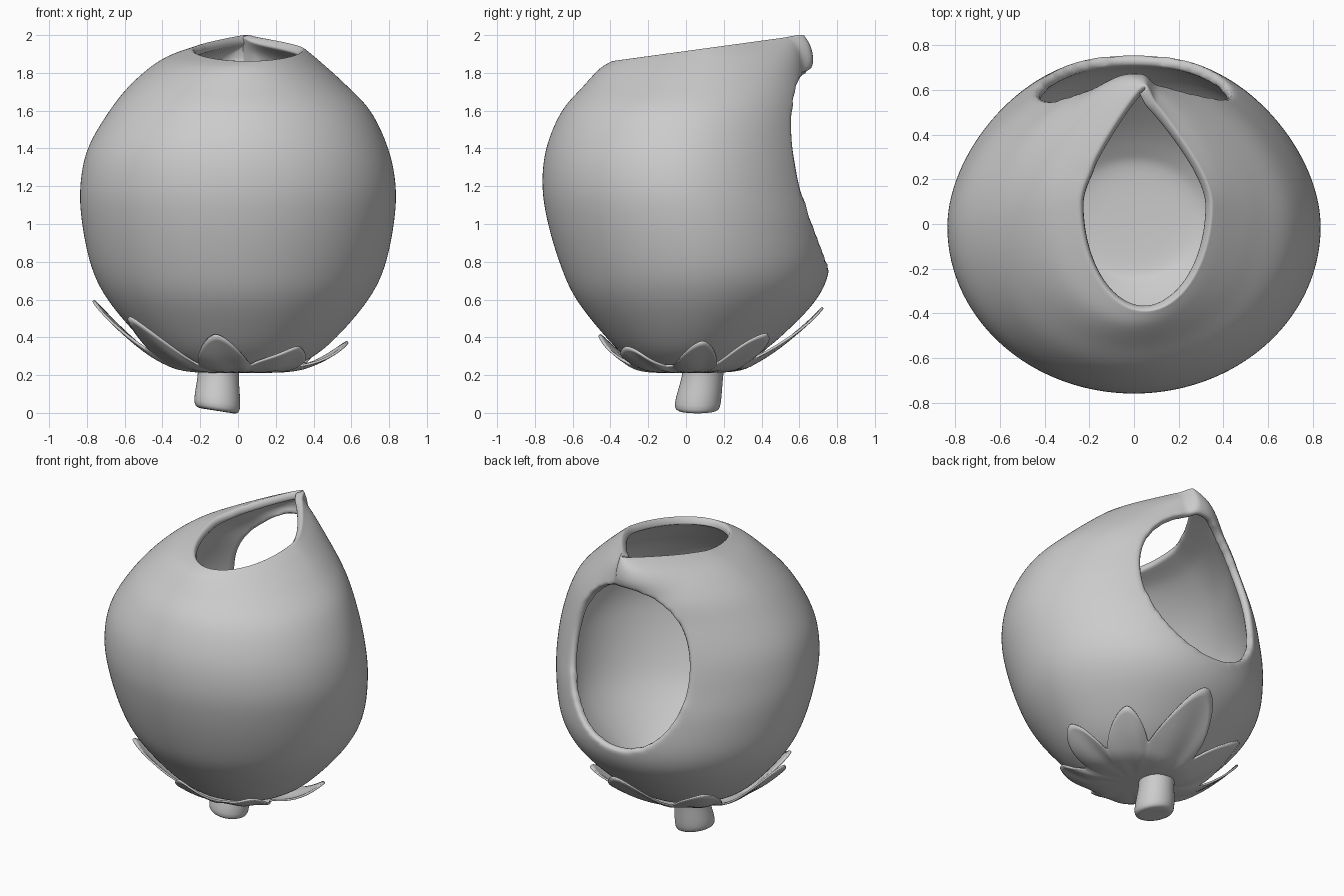
import bpy, bmesh, math
from mathutils import Vector

if "Cube" in bpy.data.objects:
    bpy.data.objects.remove(bpy.data.objects["Cube"])

# body cross-sections: z, centre x, half width, front y, back y, z slope along y, back narrowing
RINGS = [(.235, 0, 0, 0, 0, 0, 0), (.245, 0, .26, -.22, .25, 0, 0),
         (.30, 0, .40, -.32, .37, 0, 0), (.42, 0, .54, -.44, .52, 0, 0),
         (.60, 0, .69, -.58, .69, 0, 0), (.77, 0, .775, -.66, .76, 0, 0),
         (1.0, 0, .825, -.73, .755, 0, 0), (1.2, 0, .835, -.76, .72, 0, 0),
         (1.4, 0, .795, -.74, .69, 0, 0), (1.6, .01, .69, -.66, .66, .01, 0),
         (1.75, 0, .555, -.545, .64, .04, .04), (1.865, .01, .41, -.455, .62, .09, .25),
         (1.92, .055, .29, -.385, .575, .14, .68)]
LAST = len(RINGS) - 1


def clamp(t):
    t = min(max(t, 0), 1)
    return t * t * (3 - 2 * t)


def surface(a, v):
    """Point on the body at angle a and ring position v."""
    v = min(max(v, 0), LAST)
    i = min(int(v), LAST - 1)
    t = v - i
    p0, p1, p2, p3 = (RINGS[min(max(i + k, 0), LAST)] for k in (-1, 0, 1, 2))
    z, xc, hx, yf, yb, slope, k = (
        .5 * (2*b + (c - a0)*t + (2*a0 - 5*b + 4*c - d)*t*t + (3*b - a0 - 3*c + d)*t**3)
        for a0, b, c, d in zip(p0, p1, p2, p3))
    s = math.sin(a)
    b = max(0, s)
    x = xc + hx * math.cos(a) * (1 - k * b ** 1.5 - .16 * b * b * (1 - b))
    y = (yf + yb) / 2 + (yb - yf) / 2 * s
    p = Vector((x, y, z + slope * y))
    if s > .3 and v > 9.6:
        # the left half of the bridge overlaps the right half with a rounded tip
        w = clamp((x + .32) / .3) * clamp((.1 - x) / .05) * clamp((v - 9.8) / .8)
        p.y += .045 * w
        p.z += .006 * w
    return p


def normal(a, v):
    n = (surface(a + .01, v) - surface(a - .01, v)).cross(surface(a, v + .02) - surface(a, v - .02))
    return n.normalized()


def hole(a, v):
    """Below 1 inside the back opening."""
    p = surface(a, v)
    if p.y < 0.2:
        return 9
    return (abs(p.x) / .435) ** 2.1 + (abs(p.z - 1.29) / .52) ** 2.1


def v_at(a, z):
    lo, hi = 0, LAST
    for _ in range(30):
        m = (lo + hi) / 2
        lo, hi = (m, hi) if surface(a, m).z < z else (lo, m)
    return lo


def finish(bm, name, thickness=0, offset=-1, levels=1):
    me = bpy.data.meshes.new(name)
    bm.to_mesh(me)
    bm.free()
    ob = bpy.data.objects.new(name, me)
    bpy.context.collection.objects.link(ob)
    for p in me.polygons:
        p.use_smooth = True
    if thickness:
        m = ob.modifiers.new("shell", 'SOLIDIFY')
        m.thickness, m.offset = thickness, offset
    if levels:
        ob.modifiers.new("smooth", 'SUBSURF').levels = levels
        ob.modifiers["smooth"].render_levels = levels
    return ob


def grid(bm, nu, nv, pos):
    """Closed-in-u sheet of quads, outward facing."""
    rows = [[bm.verts.new(pos(i, j)) for i in range(nu)] for j in range(nv + 1)]
    for j in range(nv):
        for i in range(nu):
            k = (i + 1) % nu
            bm.faces.new((rows[j][i], rows[j][k], rows[j + 1][k], rows[j + 1][i]))
    return rows


# hollow fruit body, edited in (angle, ring) space so the opening stays on the surface
NU, NV = 112, 60
bm = bmesh.new()
rows = grid(bm, NU, NV, lambda i, j: surface(i * math.tau / NU, j * LAST / NV))
uv = {rows[j][i]: (i * math.tau / NU, j * LAST / NV) for j in range(NV + 1) for i in range(NU)}
centre = (math.pi / 2, v_at(math.pi / 2, 1.29))


def snap(p):
    """Move a parameter point radially onto the opening outline."""
    du, dv = p[0] - centre[0], p[1] - centre[1]
    lo, hi = 0, 2.0
    for _ in range(20):
        m = (lo + hi) / 2
        lo, hi = (m, hi) if hole(centre[0] + du*m, centre[1] + dv*m) < 1 else (lo, m)
    return (centre[0] + du*lo, centre[1] + dv*lo)


def mean(pts):
    return tuple(sum(c) / len(pts) for c in zip(*pts))


bmesh.ops.delete(bm, geom=[f for f in bm.faces if hole(*mean([uv[v] for v in f.verts])) < 1],
                 context='FACES')
edge = [v for v in bm.verts if v.is_boundary and 0 < uv[v][1] < LAST - .01]
near = [v for v in bm.verts if not v.is_boundary and hole(*uv[v]) < 2.2]
for _ in range(40):
    for v in edge:
        nb = [uv[e.other_vert(v)] for e in v.link_edges if e.is_boundary]
        uv[v] = snap(mean(nb + [uv[v]]))
    for v in near:
        uv[v] = mean([uv[e.other_vert(v)] for e in v.link_edges])
for v in edge + near:
    v.co = surface(*uv[v])
bmesh.ops.remove_doubles(bm, verts=bm.verts, dist=.0005)
finish(bm, "fruit_body", .05)

# leafy calyx: lobes given as angle, tip height, half width in degrees, flare at the tip
LOBES = [(180, .63, 24, .04), (213, .54, 22, .03), (258, .43, 24, .02), (308, .37, 28, .03),
         (5, .42, 22, .07), (45, .45, 24, .03), (88, .59, 28, .035), (135, .50, 28, .03)]
BASE = 1.45


def leaf_end(deg):
    best = (BASE, .01)
    for c, z, w, flare in LOBES:
        d = abs((deg - c + 180) % 360 - 180) / w
        if d < 1:
            best = max(best, (BASE + (v_at(math.radians(c), z) - BASE) * (1 - d ** 1.6), flare))
    return best


CU, CV = 240, 16
ends = [leaf_end(i * 360 / CU) for i in range(CU)]


def calyx(i, j):
    a, t = i * math.tau / CU, j / CV
    end, flare = ends[i]
    v = .3 + (end - .3) * t
    lift = .018 + flare * t * t * (end - BASE) / 2.2 + .006 * t * math.sin(13 * a + 3 * t)
    return surface(a, v) + normal(a, v) * lift


bm = bmesh.new()
rows = grid(bm, CU, CV, calyx)
bm.faces.new(rows[0][::-1])
finish(bm, "calyx", .012, 0, 0)

# short tapered stem with a slanted end: z, centre x, centre y, radius
STEM = [(.02, -.11, .06, 0), (.015, -.11, .06, .09), (.022, -.11, .06, .115), (.05, -.11, .06, .125),
        (.13, -.108, .075, .117), (.2, -.105, .088, .108), (.26, -.1, .095, .112)]


def stem(i, j):
    z, x, y, r = STEM[j]
    a = i * math.tau / 32
    return Vector((x + r * math.cos(a), y + r * math.sin(a),
                   z - .17 * r * math.cos(a) * max(0, 1 - z / .2) - .006))


bm = bmesh.new()
grid(bm, 32, len(STEM) - 1, stem)
bmesh.ops.remove_doubles(bm, verts=bm.verts, dist=.0005)
finish(bm, "stem")
